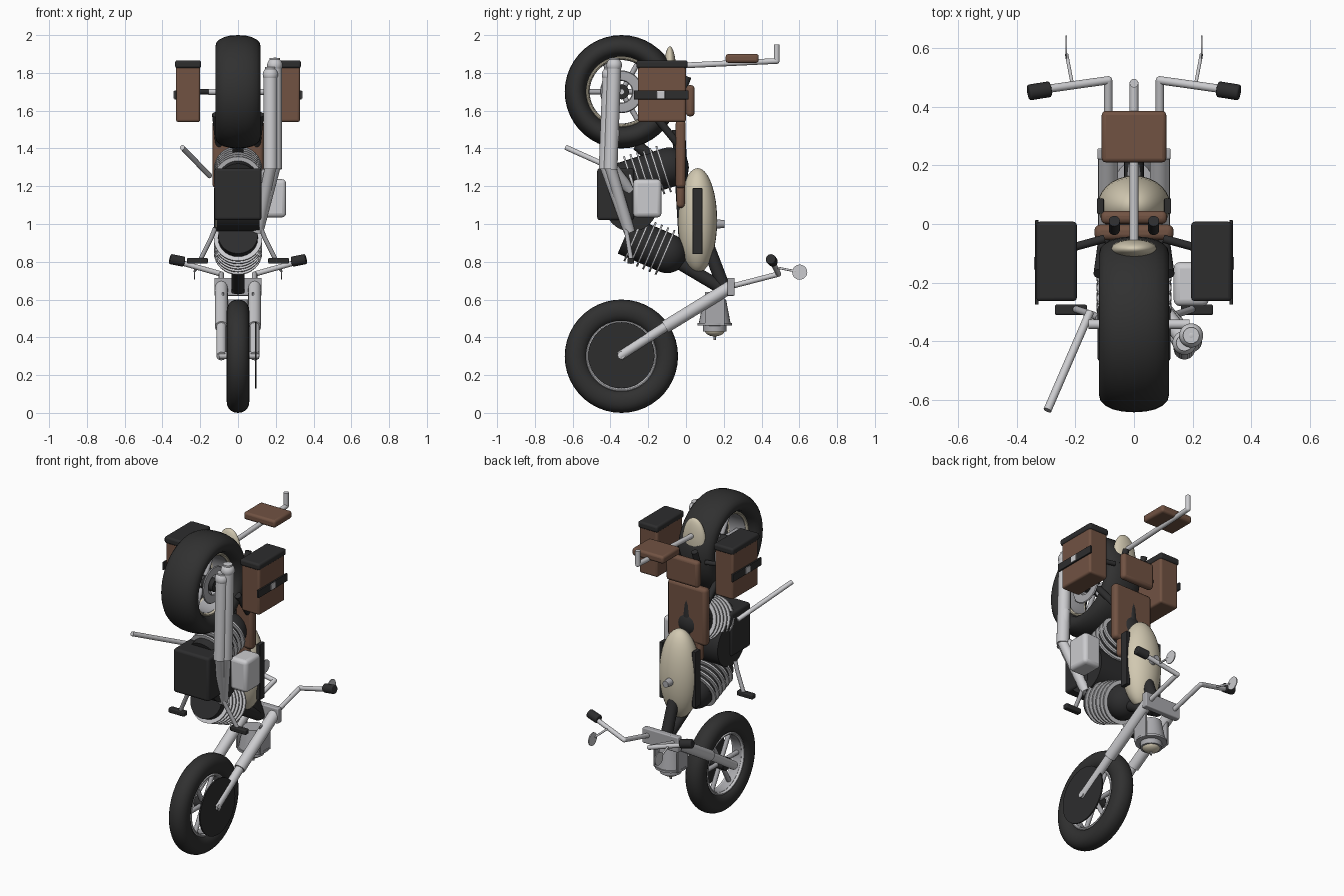
import bpy, bmesh, math
from mathutils import Vector, Matrix

if "Cube" in bpy.data.objects:
    bpy.data.objects.remove(bpy.data.objects["Cube"])


def material(name, r, g, b):
    m = bpy.data.materials.new(name)
    m.diffuse_color = (r, g, b, 1)
    m.use_nodes = True
    m.node_tree.nodes["Principled BSDF"].inputs["Base Color"].default_value = m.diffuse_color
    return m


RUBBER = material("rubber black", .03, .03, .03)
BLACK = material("matte black", .026, .026, .027)
SILVER = material("silver metal", .6, .6, .62)
STEEL = material("grey steel", .4, .4, .42)
CREAM = material("cream paint", .64, .58, .44)
BROWN = material("brown leather", .165, .085, .055)


def finish(name, bm, mat, bevel=0):
    bmesh.ops.recalc_face_normals(bm, faces=bm.faces)
    me = bpy.data.meshes.new(name)
    bm.to_mesh(me)
    bm.free()
    ob = bpy.data.objects.new(name, me)
    bpy.context.collection.objects.link(ob)
    me.materials.append(mat)
    if bevel:
        b = ob.modifiers.new("bevel", 'BEVEL')
        b.width, b.segments = bevel, 3
    bpy.ops.object.select_all(action='DESELECT')
    ob.select_set(True)
    bpy.context.view_layer.objects.active = ob
    bpy.ops.object.shade_smooth_by_angle(angle=math.radians(40))
    return ob


def rod(name, p, q, r, mat, r2=None, seg=20, bevel=0):
    p, q = Vector(p), Vector(q)
    d = q - p
    rot = d.to_track_quat('Z', 'Y').to_matrix().to_4x4()
    bm = bmesh.new()
    bmesh.ops.create_cone(bm, cap_ends=True, segments=seg, radius1=r,
                          radius2=r if r2 is None else r2, depth=d.length,
                          matrix=Matrix.Translation((p + q) / 2) @ rot)
    return finish(name, bm, mat, bevel)


def box(name, x, y, z, mat, bevel=.012):
    c = [(a[0] + a[1]) / 2 for a in (x, y, z)]
    s = [a[1] - a[0] for a in (x, y, z)]
    bm = bmesh.new()
    bmesh.ops.create_cube(bm, size=1, matrix=Matrix.Translation(c) @ Matrix.Diagonal((*s, 1)))
    return finish(name, bm, mat, bevel)


def ball(name, c, r, mat):
    bm = bmesh.new()
    bmesh.ops.create_uvsphere(bm, u_segments=28, v_segments=18, radius=1,
                              matrix=Matrix.Translation(c) @ Matrix.Diagonal((*r, 1)))
    return finish(name, bm, mat)


def pipe(name, pts, r, mat):
    for a, b in zip(pts, pts[1:]):
        rod(name, a, b, r, mat)
    for p in pts[1:-1]:
        ball(name + "_joint", p, (r, r, r), mat)


def ring(name, c, R, rx, rr, mat, power=2.0, seg=44, n=20):
    # torus around the x axis with a superellipse section
    bm = bmesh.new()
    rows = []
    for i in range(seg):
        a = math.tau * i / seg
        row = []
        for j in range(n):
            t = math.tau * j / n
            f = lambda v: math.copysign(abs(v) ** (2 / power), v)
            rad = R + rr * f(math.cos(t))
            row.append(bm.verts.new((c[0] + rx * f(math.sin(t)), c[1] + rad * math.cos(a),
                                     c[2] + rad * math.sin(a))))
        rows.append(row)
    for i in range(seg):
        for j in range(n):
            k, l = (i + 1) % seg, (j + 1) % n
            bm.faces.new((rows[i][j], rows[k][j], rows[k][l], rows[i][l]))
    return finish(name, bm, mat)


WY = -.342


def wheel(tag, z, half, rim_mat, spokes):
    ring(tag + "_tire", (0, WY, z), .239, half, .061, RUBBER, 2.2)
    for s in (-1, 1):
        ring(tag + "_rim_edge", (s * half * .5, WY, z), .18, .012, .009, rim_mat, n=10)
    ring(tag + "_rim", (0, WY, z), .176, half * .5, .008, STEEL, 4, n=12)
    rod(tag + "_hub", (-half * .75, WY, z), (half * .75, WY, z), .04, BLACK)
    for i in range(spokes):
        a = math.tau * i / spokes
        d = Vector((0, math.cos(a), math.sin(a)))
        c = Vector((0, WY, z))
        rod(tag + "_spoke", c + d * .03, c + d * .176, .014, STEEL, seg=10)


# wheels, brake discs and axles
wheel("front_wheel", .3, .06, SILVER, 6)
wheel("rear_wheel", 1.7, .12, CREAM, 6)
rod("front_brake_disc", (.09, WY, .305), (.098, WY, .305), .175, BLACK, seg=40)
rod("front_axle", (-.1, WY, .305), (.11, WY, .305), .02, SILVER)
rod("rear_axle", (-.155, WY, 1.7), (.19, WY, 1.7), .016, SILVER)
ring("rear_brake_disc", (.07, WY, 1.7), .085, .006, .028, STEEL, 4, n=8)

for s in (-1, 1):
    # front fork
    rod("fork_lower", (s * .088, WY - .01, .3), (s * .088, -.08, .475), .026, SILVER)
    rod("fork_upper", (s * .088, -.11, .455), (s * .088, .24, .67), .034, SILVER)
    # handlebar, grip and mirror
    pipe("handlebar", [(s * .088, .22, .665), (s * .088, .49, .735), (s * .3, .46, .795)], .014, SILVER)
    rod("grip", (s * .285, .46, .8), (s * .36, .448, .815), .027, BLACK, bevel=.006)
    rod("mirror_stem", (s * .21, .475, .77), (s * .23, .58, .75), .006, SILVER, seg=10)
    rod("mirror", (s * .228, .602, .745), (s * .234, .602, .745), .04, SILVER, seg=28)
    # foot pegs
    pipe("peg_arm", [(s * .12, -.32, .98), (s * .14, -.31, .93), (s * .2, -.29, .81)], .012, STEEL)
    box("foot_peg", (s * .215 - .055, s * .215 + .055), (-.31, -.275), (.79, .82), BLACK, .006)
    # headlight brackets and frame tubes
    box("headlight_bracket", (s * .08 - .006, s * .08 + .006), (.1, .205), (.46, .64), STEEL, .004)
    rod("rear_frame_strut", (s * .1, -.04, 1.42), (s * .118, -.17, 1.58), .02, BLACK)
    rod("seat_post", (s * .067, -.02, 1.7), (s * .067, .01, 1.78), .019, BLACK)
    # tank side stripe
    box("tank_stripe", (s * .115 - .012, s * .115 + .012), (.035, .087), (.84, 1.19), BLACK, .003)

    # saddlebags
    def sx(a, b):
        return tuple(sorted((s * a, s * b)))
    box("saddlebag", sx(.2, .328), (-.255, .0), (1.54, 1.84), BROWN)
    box("saddlebag_lid", sx(.195, .333), (-.263, .008), (1.825, 1.866), BLACK)
    box("saddlebag_strap", sx(.325, .337), (-.275, .013), (1.66, 1.708), BLACK, .002)
    box("saddlebag_buckle", sx(.33, .341), (-.155, -.112), (1.664, 1.704), SILVER, .002)
    rod("saddlebag_mount", (s * .1, -.05, 1.7), (s * .21, -.08, 1.7), .014, BLACK)

# fork clamp and headlight
box("fork_clamp", (-.125, .125), (.22, .258), (.62, .715), STEEL, .006)
hl = rod("headlight_bucket", (0, .152, .6), (0, .152, .47), .06, STEEL, .085, seg=28)
rod("headlight_rim", (0, .152, .475), (0, .152, .462), .092, STEEL, seg=32)
rod("headlight_bezel", (0, .152, .465), (0, .152, .43), .062, STEEL, seg=28)
ball("headlight_lens", (0, .152, .435), (.052, .052, .03), CREAM)
rod("headlight_tip", (0, .152, .43), (0, .152, .385), .006, STEEL, seg=10)

# frame neck and rails
rod("frame_neck", (0, .21, .64), (0, .11, .9), .034, BLACK)
rod("down_tube", (0, .19, .66), (0, -.08, .82), .034, BLACK)
rod("backbone", (0, .0, .85), (0, -.04, 1.5), .035, BLACK)

# fuel tank
ball("fuel_tank", (0, .062, 1.018), (.124, .103, .278), CREAM)
rod("fuel_cap", (0, .15, 1.0), (0, .205, 1.0), .026, STEEL, .02)


# finned engine cylinders
def engine_cylinder(tag, y0, z0, y1, z1):
    p, q = Vector((0, y0, z0)), Vector((0, y1, z1))
    rod(tag + "_barrel", p, q, .105, BLACK, seg=28)
    ball(tag + "_head", q, (.105, .105, .105), BLACK)
    d = (q - p).normalized()
    L = (q - p).length
    for i in range(6):
        c = p + d * (L * .2 + i * .036)
        rod(tag + "_fin", c - d * .005, c + d * .005, .128, SILVER, seg=32)


engine_cylinder("lower_cylinder", -.32, .94, -.1, .845)
engine_cylinder("upper_cylinder", -.34, 1.22, -.09, 1.3)
rod("crankcase", (-.115, -.29, 1.1), (.115, -.29, 1.1), .14, BLACK, seg=32)
box("crankcase_cover", (-.125, .125), (-.47, -.275), (1.02, 1.295), BLACK, .015)
box("air_box", (.135, .255), (-.28, -.13), (1.035, 1.237), SILVER, .022)

# twin exhausts
for x, y, top in ((.195, -.38, 1.84), (.172, -.405, 1.79)):
    pipe("exhaust_pipe", [(.105, -.3, .96), (x, y - .02, 1.3), (x, y, 1.5)], .03, SILVER)
    rod("muffler", (x, y - .02, 1.29), (x, y, top), .037, SILVER, seg=24)
    rod("muffler_tip", (x, y, top - .01), (x, y, top + .04), .028, SILVER)
    ball("muffler_cap", (x, y, top), (.041, .041, .041), SILVER)
rod("exhaust_branch", (.17, -.39, 1.3), (.1, -.3, 1.18), .03, SILVER)
rod("kickstand", (-.15, -.3, 1.255), (-.295, -.635, 1.405), .014, SILVER)
rod("lower_shock", (0, -.18, 1.35), (0, -.26, 1.42), .03, BLACK)

# seats, fender and rack
box("seat", (-.135, .135), (-.055, -.002), (1.19, 1.55), BROWN, .02)
box("seat_nose", (-.1, .1), (-.05, -.006), (1.085, 1.22), BROWN, .02)
box("rear_seat", (-.113, .113), (0, .045), (1.57, 1.735), BROWN, .018)
ball("rear_fender", (0, -.085, 1.8), (.078, .033, .14), CREAM)
pipe("backrest_bar", [(0, -.06, 1.837), (0, .48, 1.863), (0, .48, 1.95)], .015, SILVER)
box("backrest_pad", (-.11, .11), (.21, .385), (1.853, 1.9), BROWN, .014)
